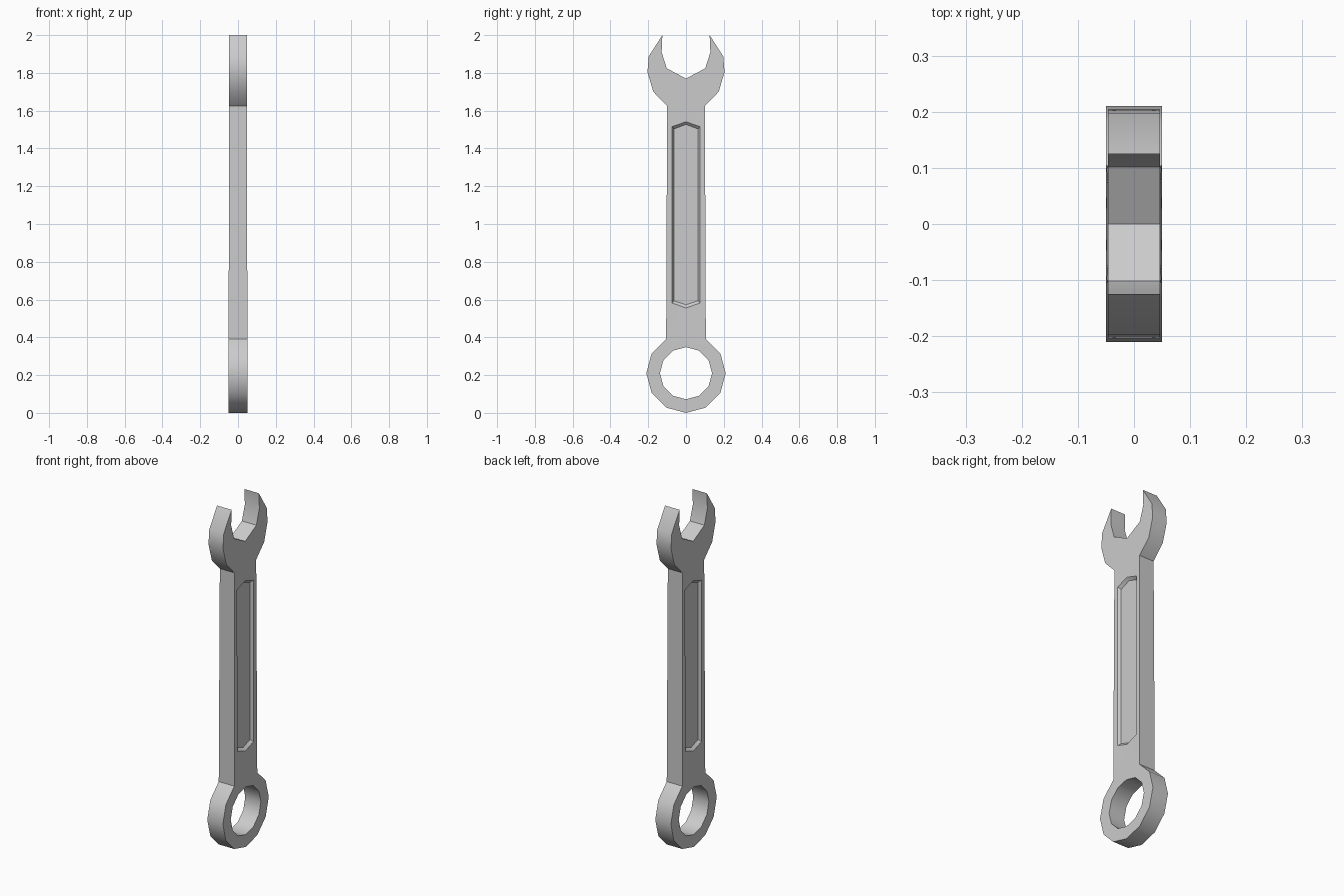
import bpy, bmesh
from math import sin, cos, pi, radians

if "Cube" in bpy.data.objects:
    bpy.data.objects.remove(bpy.data.objects["Cube"])

bm = bmesh.new()


def half_thickness(z):
    # the ring end is slightly thicker than the jaw end
    t = min(max((z - 0.42) / 0.25, 0), 1)
    return 0.05 - 0.0035 * t


def pt(y, z, depth=0.0):
    return bm.verts.new((half_thickness(z) - depth, y, z))


def arc(r):
    return [pt(r * sin(i * pi / 6) if i % 6 else 0, 0.21 - r * cos(i * pi / 6)) for i in range(7)]


def strip(a, b):
    for i in range(len(a) - 1):
        bm.faces.new((a[i], a[i + 1], b[i + 1], b[i]))


# one quarter of the wrench: ring end
outer, inner = arc(0.21), arc(0.138)
strip(outer, inner)

# recessed panel in the handle: rim, sloped wall, floor
rim = [pt(0, 0.556), pt(0.074, 0.581), pt(0.074, 1.516), pt(0, 1.541)]
floor = [pt(0, 0.572, 0.015), pt(0.064, 0.594, 0.015),
         pt(0.064, 1.503, 0.015), pt(0, 1.527, 0.015)]
strip(rim, floor)
bm.faces.new(floor)

# open jaw: outside edge and inside edge
jaw = [pt(y, z) for y, z in ((0.1, 1.625), (0.173, 1.7), (0.204, 1.805), (0.197, 1.888), (0.125, 2.0))]
mouth = [pt(y, z) for y, z in ((0.129, 1.91), (0.102, 1.824), (0, 1.77))]
bm.faces.new((jaw[0], jaw[1], mouth[1], mouth[2]))
bm.faces.new((jaw[1], jaw[2], mouth[1]))
bm.faces.new((jaw[2], jaw[3], mouth[0], mouth[1]))
bm.faces.new((jaw[3], jaw[4], mouth[0]))

# handle face around the panel
bm.faces.new((outer[6], outer[5], rim[1], rim[0]))
bm.faces.new((outer[5], jaw[0], rim[2], rim[1]))
bm.faces.new((jaw[0], mouth[2], rim[3], rim[2]))

# side walls down to the middle plane
for loop in (outer[:6] + jaw + mouth, inner):
    strip(loop, [bm.verts.new((0, v.co.y, v.co.z)) for v in loop])

# mirror the quarter to the other three
for axis in (0, 1):
    copy = bmesh.ops.duplicate(bm, geom=bm.verts[:] + bm.edges[:] + bm.faces[:])["geom"]
    for v in (g for g in copy if isinstance(g, bmesh.types.BMVert)):
        v.co[axis] *= -1
    bmesh.ops.remove_doubles(bm, verts=bm.verts[:], dist=0.0005)
bmesh.ops.recalc_face_normals(bm, faces=bm.faces[:])

mesh = bpy.data.meshes.new("wrench")
bm.to_mesh(mesh)
bm.free()
wrench = bpy.data.objects.new("wrench", mesh)
bpy.context.collection.objects.link(wrench)

# smooth outer curves, crisp corners
bpy.context.view_layer.objects.active = wrench
wrench.select_set(True)
bpy.ops.object.shade_smooth_by_angle(angle=radians(33))
